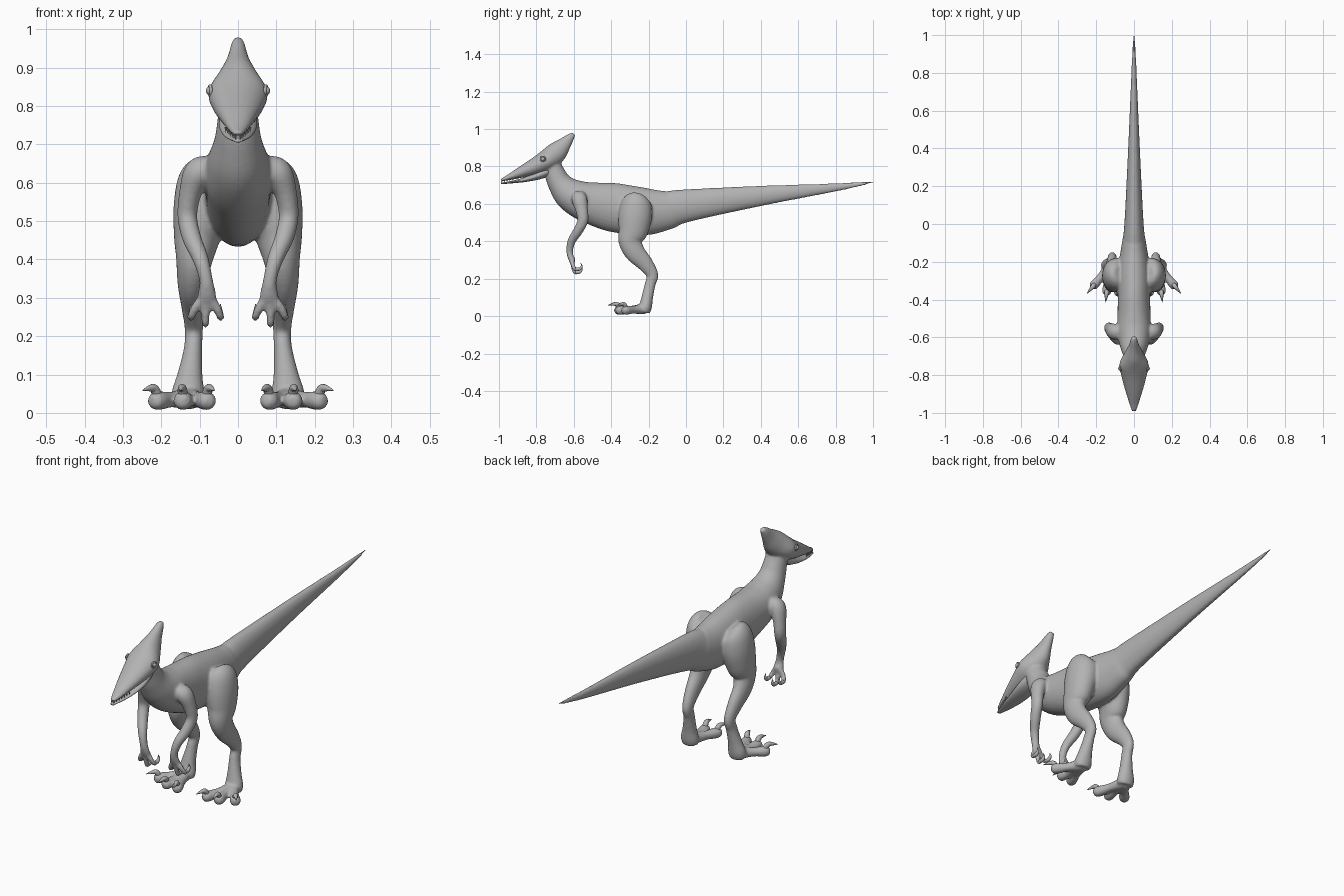
import bpy
from mathutils import Vector, Matrix
from math import cos, sin, pi, radians

old = bpy.data.objects.get("Cube")
if old:
    bpy.data.objects.remove(old)

mat = bpy.data.materials.new("plain grey")
mat.use_nodes = True
grey = (0.45, 0.45, 0.45, 1)
mat.diffuse_color = grey
mat.node_tree.nodes["Principled BSDF"].inputs["Base Color"].default_value = grey


def spline(points, steps=5):
    """Catmull-Rom interpolation of position and radii together."""
    pts = [Vector(p) for p in points]
    pts = [2 * pts[0] - pts[1]] + pts + [2 * pts[-1] - pts[-2]]
    out = []
    for a, b, c, d in zip(pts, pts[1:], pts[2:], pts[3:]):
        for i in range(steps):
            t = i / steps
            out.append(0.5 * (2 * b + (c - a) * t + (2 * a - 5 * b + 4 * c - d) * t**2
                              + (3 * b - a - 3 * c + d) * t**3))
    return out + [pts[-2]]


def loft(name, points, sides=20, mirror=1):
    """Closed tube through (x, y, z, half width, half depth) rings."""
    rings = spline(points)
    centres = [Vector((r[0] * mirror, r[1], r[2])) for r in rings]
    verts, faces = [], []
    n = len(rings)
    for i, r in enumerate(rings):
        along = (centres[min(i + 1, n - 1)] - centres[max(i - 1, 0)]).normalized()
        across = Vector((1, 0, 0))
        across = (across - along * across.dot(along)).normalized()
        up = along.cross(across)
        for k in range(sides):
            a = 2 * pi * k / sides
            verts.append(centres[i] + across * cos(a) * max(r[3], 0.001)
                         + up * sin(a) * max(r[4], 0.001))
    for i in range(n - 1):
        for k in range(sides):
            j = (k + 1) % sides
            faces.append((i * sides + k, i * sides + j,
                          (i + 1) * sides + j, (i + 1) * sides + k))
    faces.append(tuple(reversed(range(sides))))
    faces.append(tuple(range((n - 1) * sides, n * sides)))
    mesh = bpy.data.meshes.new(name)
    mesh.from_pydata(verts, [], faces)
    mesh.materials.append(mat)
    mesh.shade_smooth()
    obj = bpy.data.objects.new(name, mesh)
    bpy.context.collection.objects.link(obj)
    return obj


def round_tube(name, path, radii, sides=12, mirror=1):
    return loft(name, [(*p, r, r) for p, r in zip(path, radii)], sides, mirror)


# Trunk, tail and neck: y, z, half width, half height
trunk = [(.98, .712, .006, .006), (.8, .688, .014, .022), (.4, .643, .031, .054),
         (0, .59, .051, .088), (-.1, .567, .064, .104), (-.2, .558, .08, .124),
         (-.3, .568, .088, .13), (-.4, .583, .086, .13), (-.5, .603, .088, .114),
         (-.57, .625, .09, .1), (-.63, .66, .078, .085), (-.675, .71, .062, .065),
         (-.7, .76, .054, .056), (-.72, .81, .05, .05)]
skin = [loft("body", [(0, *p) for p in trunk], 32)]

# Upper beak, skull and swept-back crest
head = [(-.99, .727, .012, .007), (-.95, .741, .026, .015), (-.88, .77, .047, .031),
        (-.8, .803, .068, .048), (-.74, .835, .077, .058), (-.69, .878, .05, .056),
        (-.65, .92, .029, .038), (-.617, .957, .019, .022), (-.6, .974, .012, .011)]
skin.append(loft("head", [(0, *p) for p in head], 28))

# Lower jaw
jaw = [(-.99, .709, .01, .004), (-.93, .717, .028, .007), (-.86, .73, .042, .013),
       (-.79, .752, .05, .022), (-.73, .78, .045, .03)]
loft("lower_jaw", [(0, *p) for p in jaw], 20)

# Tail point
loft("tail_tip", [(0, .8, .688, .012, .02), (0, .9, .703, .007, .011),
                  (0, 1, .717, .001, .001)], 16)

leg = [(.07, -.26, .635, .04, .04), (.085, -.265, .61, .068, .078),
       (.096, -.27, .54, .072, .09), (.107, -.282, .46, .061, .08),
       (.114, -.298, .4, .048, .063), (.12, -.272, .34, .038, .055),
       (.118, -.218, .28, .03, .043), (.115, -.18, .22, .024, .032),
       (.117, -.192, .17, .024, .029), (.125, -.207, .1, .033, .031),
       (.13, -.216, .05, .044, .034), (.13, -.222, .02, .04, .03)]
arm = [(.075, -.575, .645, .03, .035), (.105, -.57, .625, .037, .042),
       (.125, -.558, .57, .029, .034), (.132, -.552, .51, .026, .029),
       (.12, -.578, .455, .025, .026), (.097, -.612, .4, .021, .022),
       (.083, -.622, .345, .018, .018), (.081, -.612, .3, .026, .015),
       (.082, -.602, .285, .02, .012)]
toes = {"inner": (.078, -.37), "middle": (.145, -.365), "outer": (.217, -.33)}
fingers = {"inner": .046, "middle": .085, "outer": .122}

for side, m in (("left", 1), ("right", -1)):
    skin.append(loft(side + "_leg", leg, 24, m))
    skin.append(loft(side + "_arm", arm, 20, m))

    # Splayed toes with raised claws
    for name, (x, y) in toes.items():
        heel, tip = Vector((.13, -.225, .038)), Vector((x, y, .031))
        out = (tip - heel).normalized()
        path = [heel, heel.lerp(tip, .5), heel.lerp(tip, .85), tip, tip + out * .012]
        skin.append(round_tube(f"{side}_{name}_toe", path,
                               (.03, .021, .025, .023, .013), 16, m))
        claw = [tip + out * d + Vector((0, 0, h))
                for d, h in ((-.012, .012), (.002, .032), (.022, .034), (.05, .03))]
        round_tube(f"{side}_{name}_toe_claw", claw, (.013, .012, .008, .001), 10, m)

    # Hooked fingers with claws
    for name, x in fingers.items():
        mid = .082 + (x - .082) * .65
        low = .235 if name == "middle" else .252
        path = [(.082, -.605, .31), (mid, -.607, .28), (x, -.595, low), (x, -.578, low - .004)]
        skin.append(round_tube(f"{side}_{name}_finger", path,
                               (.014, .012, .011, .008), 12, m))
        claw = [(x, -.59, low), (x, -.57, low), (x, -.558, low + .014), (x, -.562, low + .032)]
        round_tube(f"{side}_{name}_finger_claw", claw, (.009, .009, .006, .001), 10, m)

    # Eye and socket rim
    bpy.ops.mesh.primitive_uv_sphere_add(segments=16, ring_count=10, radius=.011,
                                         location=(m * .073, -.765, .84))
    eye = bpy.context.object
    eye.name = side + "_eye"
    bpy.ops.mesh.primitive_torus_add(major_radius=.013, minor_radius=.004,
                                     major_segments=16, minor_segments=8,
                                     location=(m * .073, -.765, .84),
                                     rotation=(0, radians(90), m * radians(-12)))
    rim = bpy.context.object
    rim.name = side + "_eye_rim"
    for obj in (eye, rim):
        obj.data.materials.append(mat)
        obj.data.shade_smooth()

    # Small teeth along the beak
    for i in range(7):
        t = i / 6
        bpy.ops.mesh.primitive_cone_add(vertices=6, radius1=.004, radius2=0, depth=.014,
                                        rotation=(pi, 0, 0),
                                        location=(m * (.006 + .026 * t), -.985 + .085 * t,
                                                  .718 + .02 * t))
        tooth = bpy.context.object
        tooth.name = f"{side}_tooth_{i + 1}"
        tooth.data.materials.append(mat)

# Blend trunk, head and limbs into one continuous skin
bpy.ops.object.select_all(action='DESELECT')
for obj in skin:
    obj.select_set(True)
bpy.context.view_layer.objects.active = skin[0]
bpy.ops.object.join()
body = bpy.context.object
remesh = body.modifiers.new("blend", 'REMESH')
remesh.mode = 'VOXEL'
remesh.voxel_size = .006
remesh.use_smooth_shade = True
soften = body.modifiers.new("soften", 'SMOOTH')
soften.factor = .5
soften.iterations = 8
